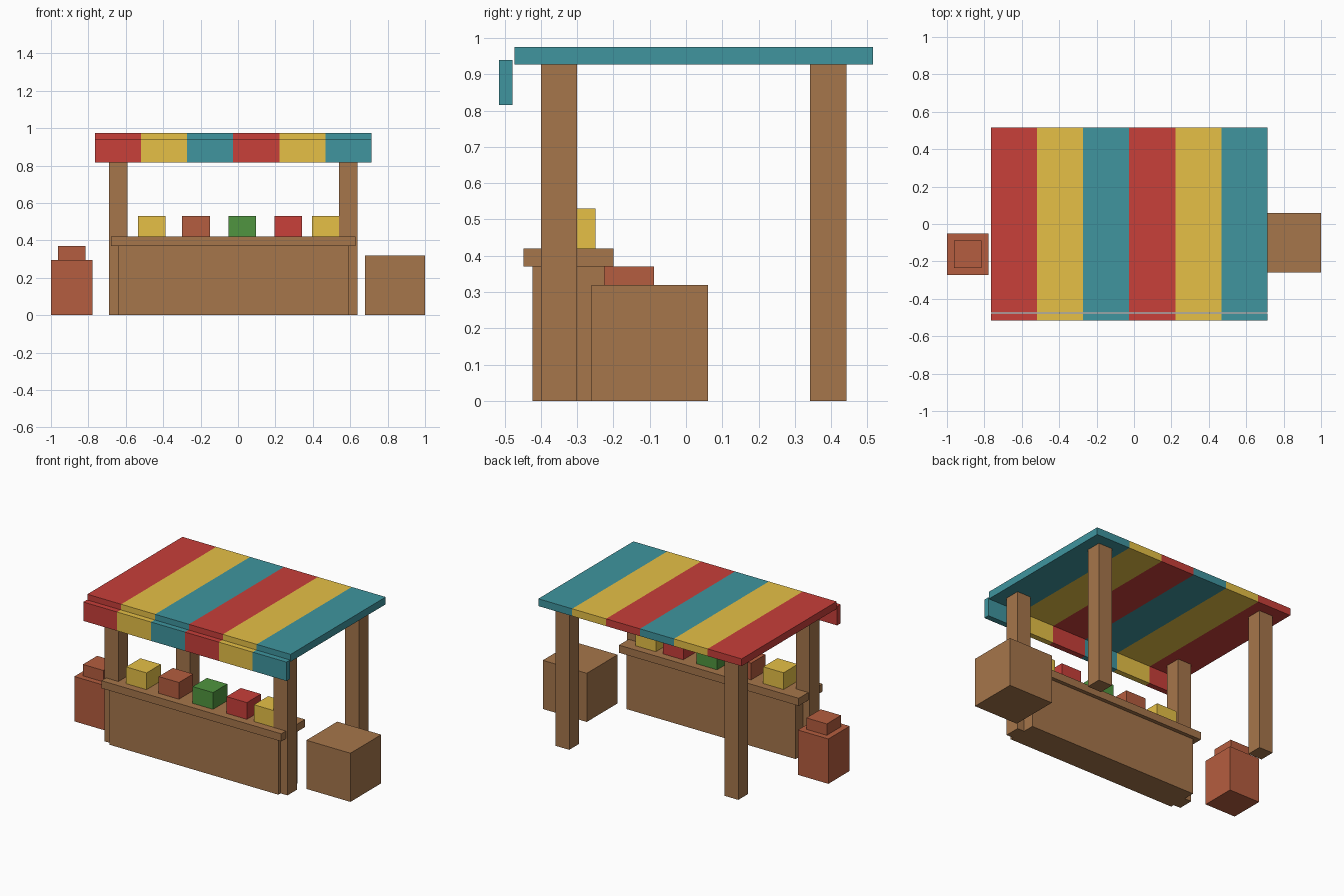
import bpy
import bmesh

old = bpy.data.objects.get("Cube")
if old:
    bpy.data.objects.remove(old, do_unlink=True)


def make_material(name, rgb):
    mat = bpy.data.materials.new(name)
    mat.use_nodes = True
    colour = (*rgb, 1.0)
    mat.diffuse_color = colour
    bsdf = next(n for n in mat.node_tree.nodes if n.type == 'BSDF_PRINCIPLED')
    bsdf.inputs["Base Color"].default_value = colour
    return mat


wood = make_material("wood brown", (0.38, 0.18, 0.07))
red = make_material("cloth red", (0.58, 0.05, 0.042))
yellow = make_material("cloth yellow", (0.79, 0.53, 0.062))
teal = make_material("cloth teal", (0.05, 0.30, 0.345))
green = make_material("produce green", (0.08, 0.30, 0.05))
clay = make_material("clay", (0.46, 0.11, 0.05))


def add_box(name, x, y, z, mats, stripes=1):
    """Box from (min, max) ranges, cut along x into equal coloured stripes."""
    bm = bmesh.new()
    bmesh.ops.create_cube(bm, size=1)
    for v in bm.verts:
        v.co = [r[0] + (c + 0.5) * (r[1] - r[0]) for r, c in zip((x, y, z), v.co)]
    step = (x[1] - x[0]) / stripes
    for i in range(1, stripes):
        bmesh.ops.bisect_plane(bm, geom=bm.verts[:] + bm.edges[:] + bm.faces[:],
                               plane_co=(x[0] + i * step, 0, 0), plane_no=(1, 0, 0))
    for f in bm.faces:
        stripe = int((f.calc_center_median().x - x[0]) / step)
        f.material_index = min(stripe, stripes - 1) % len(mats)
    mesh = bpy.data.meshes.new(name)
    bm.to_mesh(mesh)
    bm.free()
    for m in mats:
        mesh.materials.append(m)
    obj = bpy.data.objects.new(name, mesh)
    bpy.context.collection.objects.link(obj)
    return obj


# Corner posts
for side, px in (("right", -0.69), ("left", 0.54)):
    for end, py in (("front", -0.40), ("back", 0.342)):
        add_box(f"{end}_{side}_post", (px, px + 0.10), (py, py + 0.10), (0, 0.927), [wood])

# Counter
add_box("counter_body", (-0.64, 0.59), (-0.423, -0.225), (0, 0.37), [wood])
add_box("counter_top", (-0.68, 0.628), (-0.448, -0.20), (0.37, 0.42), [wood])

# Striped canopy and its hanging front flap
cloth = [red, yellow, teal]
add_box("canopy", (-0.765, 0.714), (-0.473, 0.515), (0.927, 0.975), cloth, 6)
add_box("canopy_flap", (-0.765, 0.714), (-0.515, -0.478), (0.816, 0.94), cloth, 6)

# Goods on the counter
goods = ((-0.461, yellow), (-0.225, clay), (0.023, green), (0.269, red), (0.469, yellow))
for i, (cx, mat) in enumerate(goods):
    add_box(f"goods_block_{i + 1}", (cx - 0.074, cx + 0.074), (-0.398, -0.25), (0.42, 0.53), [mat])

# Crate and jar beside the stall
add_box("crate", (0.68, 1.0), (-0.26, 0.06), (0, 0.32), [wood])
add_box("jar_body", (-1.0, -0.778), (-0.273, -0.051), (0, 0.295), [clay])
add_box("jar_neck", (-0.963, -0.815), (-0.236, -0.088), (0.295, 0.37), [clay])
